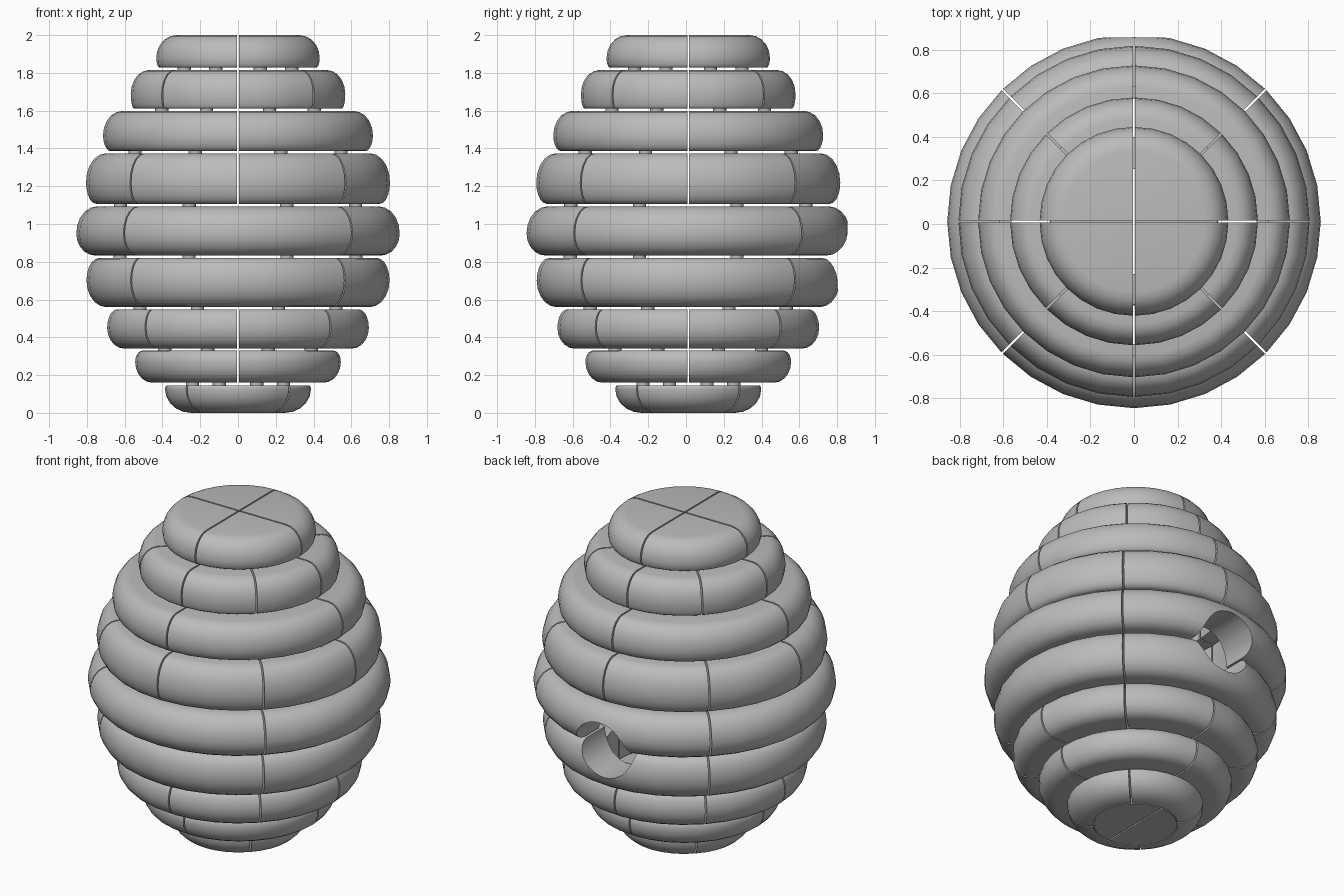
import bpy, bmesh
from math import sin, cos, pi, radians
from mathutils import Matrix, Vector

cube = bpy.data.objects.get("Cube")
if cube:
    bpy.data.objects.remove(cube, do_unlink=True)

grey = bpy.data.materials.new("plain grey")
grey.use_nodes = True
COLOUR = (0.5, 0.5, 0.5, 1)
grey.diffuse_color = COLOUR
grey.node_tree.nodes["Principled BSDF"].inputs["Base Color"].default_value = COLOUR

GAP = 0.009       # seam width between blocks
STEPS = 32        # facets in a full turn
CENTRE_Y = 0.012


def finish(bm, name):
    bmesh.ops.remove_doubles(bm, verts=bm.verts, dist=1e-5)
    bmesh.ops.recalc_face_normals(bm, faces=bm.faces)
    mesh = bpy.data.meshes.new(name)
    bm.to_mesh(mesh)
    bm.free()
    mesh.materials.append(grey)
    obj = bpy.data.objects.new(name, mesh)
    bpy.context.collection.objects.link(obj)
    obj.location.y = CENTRE_Y
    return obj


def smooth(obj):
    bpy.ops.object.select_all(action='DESELECT')
    obj.select_set(True)
    bpy.context.view_layer.objects.active = obj
    bpy.ops.object.shade_smooth_by_angle(angle=radians(40))


def ring_profile(z0, zm, z1, r_low, r_max, r_top, r_in):
    """Flat inside, rounded outside: two quarter ellipses meeting at r_max."""
    n = 5
    pts = [(r_in, z0)]
    for i in range(n + 1):
        a = pi / 2 * i / n
        pts.append((r_low + (r_max - r_low) * sin(a), zm - (zm - z0) * cos(a)))
    for i in range(1, n + 1):
        a = pi / 2 * i / n
        pts.append((r_top + (r_max - r_top) * cos(a), zm + (z1 - zm) * sin(a)))
    pts.append((r_in, z1))
    return pts


def split_ring(name, profile, count, start):
    """Revolve the profile as separate blocks with a narrow seam between them."""
    bm = bmesh.new()
    span = 2 * pi / count
    shift = GAP / 2 / sin(span / 2)
    steps = STEPS // count
    for k in range(count):
        a0 = start + k * span
        mid = a0 + span / 2
        off = Vector((cos(mid), sin(mid), 0)) * shift
        rows = []
        for s in range(steps + 1):
            a = a0 + span * s / steps
            rows.append([bm.verts.new(Vector((r * cos(a), r * sin(a), z)) + off)
                         for r, z in profile])
        for p, q in zip(rows, rows[1:]):
            for i in range(len(profile)):
                j = (i + 1) % len(profile)
                bm.faces.new((p[i], p[j], q[j], q[i]))
        bm.faces.new(rows[0])
        bm.faces.new(rows[-1])
    return finish(bm, name)


# Rings from bottom to top: z0, z widest, z1, r low, r max, r top, blocks, turn
RINGS = [
    (0.00, 0.125, 0.145, 0.24, 0.38, 0.37, 4, 45),
    (0.16, 0.27, 0.33, 0.45, 0.54, 0.50, 4, 0),
    (0.34, 0.45, 0.548, 0.59, 0.682, 0.63, 8, 0),
    (0.56, 0.70, 0.82, 0.69, 0.796, 0.73, 4, 45),
    (0.833, 0.95, 1.093, 0.75, 0.85, 0.74, 4, 45),
    (1.107, 1.22, 1.374, 0.74, 0.794, 0.69, 8, 0),
    (1.386, 1.47, 1.598, 0.67, 0.71, 0.61, 4, 0),
    (1.612, 1.69, 1.815, 0.54, 0.557, 0.46, 8, 0),
    (1.828, 1.88, 2.00, 0.41, 0.428, 0.32, 4, 0),
]
WALL = 0.24
NAMES = ["bottom", "second", "third", "fourth", "middle",
         "sixth", "seventh", "eighth", "top"]
rings = []
for name, (z0, zm, z1, rl, rm, rt, count, turn) in zip(NAMES, RINGS):
    r_in = rm - WALL
    if name == "top":
        r_in = 0
    elif name == "bottom":
        r_in = 0.235
    prof = ring_profile(z0, zm, z1, rl, rm, rt, r_in)
    rings.append(split_ring(name + "_ring", prof, count, radians(turn)))

# Round entrance cut through the back of two rings
bm = bmesh.new()
bmesh.ops.create_cone(bm, cap_ends=True, segments=32, radius1=0.18, radius2=0.18,
                      depth=0.8, matrix=Matrix.Translation((0, 0.8, 0.83))
                      @ Matrix.Rotation(pi / 2, 4, 'X'))
cutter = finish(bm, "entrance_cutter")
cutter.hide_render = True
for ring in rings[3:5]:
    mod = ring.modifiers.new("entrance", 'BOOLEAN')
    mod.operation = 'DIFFERENCE'
    mod.solver = 'EXACT'
    mod.object = cutter
    bpy.context.view_layer.objects.active = ring
    bpy.ops.object.modifier_apply(modifier=mod.name)
bpy.data.objects.remove(cutter, do_unlink=True)

for ring in rings:
    smooth(ring)

# Base plate in two halves
base = split_ring("base_plate", [(0, 0), (0.232, 0), (0.232, 0.1), (0, 0.1)], 2, pi / 2)
smooth(base)

# Small pegs joining each pair of rings across the gaps
bm = bmesh.new()
for low, high in zip(RINGS[:-1], RINGS[1:]):
    z = (low[2] + high[0]) / 2
    r = min(low[4], high[4]) - 0.12
    for k in range(8):
        a = pi / 8 + k * pi / 4
        if abs(z - 0.83) < 0.05 and abs(a - pi / 2) < 0.5:
            continue  # keep the entrance clear
        bmesh.ops.create_cone(bm, cap_ends=True, segments=12, radius1=0.035,
                              radius2=0.035, depth=0.06,
                              matrix=Matrix.Translation((r * cos(a), r * sin(a), z)))
smooth(finish(bm, "joining_pegs"))
